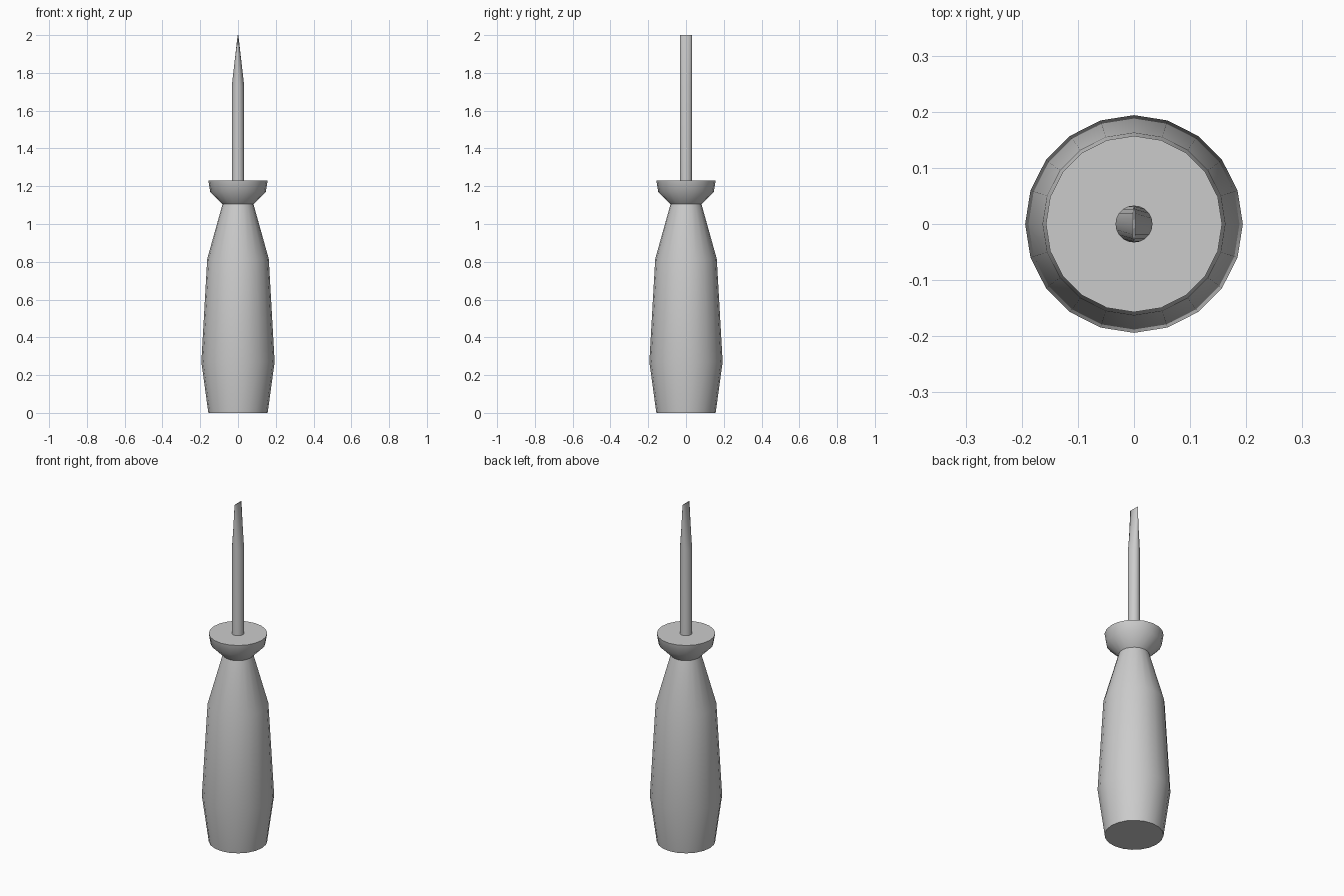
import bpy, bmesh
from math import sin, cos, tau, radians

if "Cube" in bpy.data.objects:
    bpy.data.objects.remove(bpy.data.objects["Cube"])


def lofted(name, rings, sides, angle):
    """Stack elliptical rings (rx, ry, z) into a capped solid."""
    bm = bmesh.new()
    loops = [[bm.verts.new((rx * cos(tau * i / sides), ry * sin(tau * i / sides), z))
              for i in range(sides)] for rx, ry, z in rings]
    for a, b in zip(loops, loops[1:]):
        for i in range(sides):
            j = (i + 1) % sides
            bm.faces.new((a[i], a[j], b[j], b[i]))
    bm.faces.new(loops[0][::-1])
    bm.faces.new(loops[-1])
    mesh = bpy.data.meshes.new(name)
    bm.to_mesh(mesh)
    bm.free()
    obj = bpy.data.objects.new(name, mesh)
    bpy.context.collection.objects.link(obj)
    bpy.ops.object.select_all(action='DESELECT')
    obj.select_set(True)
    bpy.context.view_layer.objects.active = obj
    bpy.ops.object.shade_smooth_by_angle(angle=radians(angle))
    return obj


# Handle: swelling grip, narrow neck and flared collar
profile = [(0.157, 0), (0.194, 0.27), (0.163, 0.815), (0.082, 1.105),
           (0.147, 1.17), (0.157, 1.23)]
lofted("handle", [(r, r, z) for r, z in profile], 20, 60)

# Shaft: round rod flattened in x to a chisel blade
lofted("shaft_and_blade", [(0.033, 0.033, 1.22), (0.033, 0.033, 1.73),
                           (0.002, 0.033, 2.0)], 20, 40)
